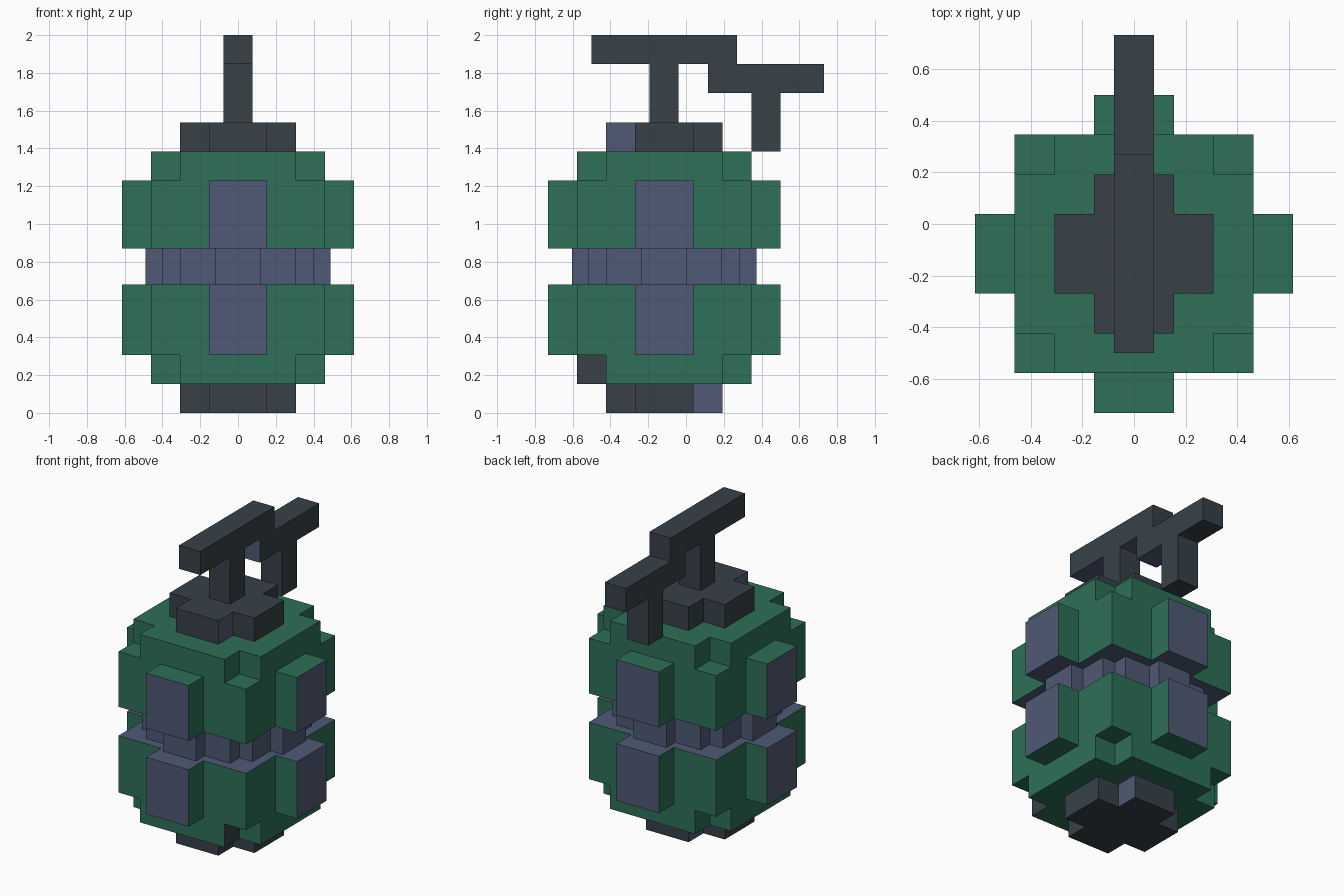
import bpy, bmesh

if "Cube" in bpy.data.objects:
    bpy.data.objects.remove(bpy.data.objects["Cube"])

U = 2 / 13            # one block
CY = -0.75 * U        # body centre in y


def material(name, rgb):
    m = bpy.data.materials.new(name)
    m.diffuse_color = (*rgb, 1)
    m.use_nodes = True
    m.node_tree.nodes["Principled BSDF"].inputs["Base Color"].default_value = m.diffuse_color
    return m


GREEN = material("green", (0.026, 0.160, 0.096))
SLATE = material("slate_blue", (0.078, 0.101, 0.176))
DARK = material("dark_grey", (0.038, 0.053, 0.064))


def prism(name, outline, z0, z1, mats, rule=None):
    """Extrude an outline in block units; rule(normal, centre) picks the colour."""
    bm = bmesh.new()
    base = bm.faces.new([bm.verts.new((x * U, y * U, z0 * U)) for x, y in outline])
    top = bmesh.ops.extrude_face_region(bm, geom=[base])["geom"]
    bmesh.ops.translate(bm, vec=(0, 0, (z1 - z0) * U),
                        verts=[g for g in top if isinstance(g, bmesh.types.BMVert)])
    bmesh.ops.recalc_face_normals(bm, faces=bm.faces)
    bm.normal_update()
    for f in bm.faces:
        if rule and rule(f.normal, f.calc_center_median() / U):
            f.material_index = 1
    me = bpy.data.meshes.new(name)
    bm.to_mesh(me)
    bm.free()
    for m in mats:
        me.materials.append(m)
    ob = bpy.data.objects.new(name, me)
    ob.location.y = CY
    bpy.context.collection.objects.link(ob)
    return ob


def stepped(steps):
    """Stepped round outline: one quadrant of corners, turned four times."""
    quad = []
    for i, (a, b) in enumerate(steps):
        if i:
            quad.append((a, steps[i - 1][1]))
        quad.append((a, b))
    pts = []
    for _ in range(4):
        pts += quad
        quad = [(-y, x) for x, y in quad]
    return pts


def box(name, y0, y1, z0, z1, rule=None):
    outline = [(-.5, y0), (.5, y0), (.5, y1), (-.5, y1)]
    return prism(name, outline, z0, z1, [DARK, SLATE], rule)


PLUS = stepped([(2, 1), (1, 2)])
NOTCHED = stepped([(3, 2), (2, 3)])
PADDED = stepped([(4, 1), (3, 3), (1, 4)])
BAND = stepped([(3.18, .78), (2.6, 1.98), (1.98, 2.6), (.78, 3.18)])
Z_LOW, Z_HIGH = 4.42, 5.65

# Base and cap, with slate cheeks on one arm
prism("base", PLUS, 0, 1, [DARK, SLATE],
      lambda n, c: abs(n.x) > .9 and c.y > 1.2)
prism("cap", PLUS, 9, 10, [DARK, SLATE],
      lambda n, c: abs(n.x) > .9 and c.y < -1.2)

# Notched body ends, dark cheeks on the lower front arm
prism("lower_body_end", NOTCHED, 1, 2, [GREEN, DARK],
      lambda n, c: abs(n.x) > .9 and c.y < -2.2)
prism("upper_body_end", NOTCHED, 8, 9, [GREEN])


# Body halves: slate pad faces and slate faces toward the band
def pad(c):
    return max(abs(c.x), abs(c.y)) > 3.9


prism("lower_body", PADDED, 2, Z_LOW, [GREEN, SLATE],
      lambda n, c: n.z > .9 or pad(c))
prism("upper_body", PADDED, Z_HIGH, 8, [GREEN, SLATE],
      lambda n, c: n.z < -.9 or pad(c))
prism("middle_band", BAND, Z_LOW, Z_HIGH, [SLATE])

# Lever and its posts
box("lever_post", -.5, .5, 10, 12)
box("lever_front", -2.5, 2.5, 12, 13, lambda n, c: n.z < -.9)
box("lever_back_inner", 1.5, 3, 11, 12, lambda n, c: n.z < -.9 or n.y < -.9)
box("lever_back_outer", 3, 5.5, 11, 12)
box("lever_hook", 3, 4, 9, 11)
